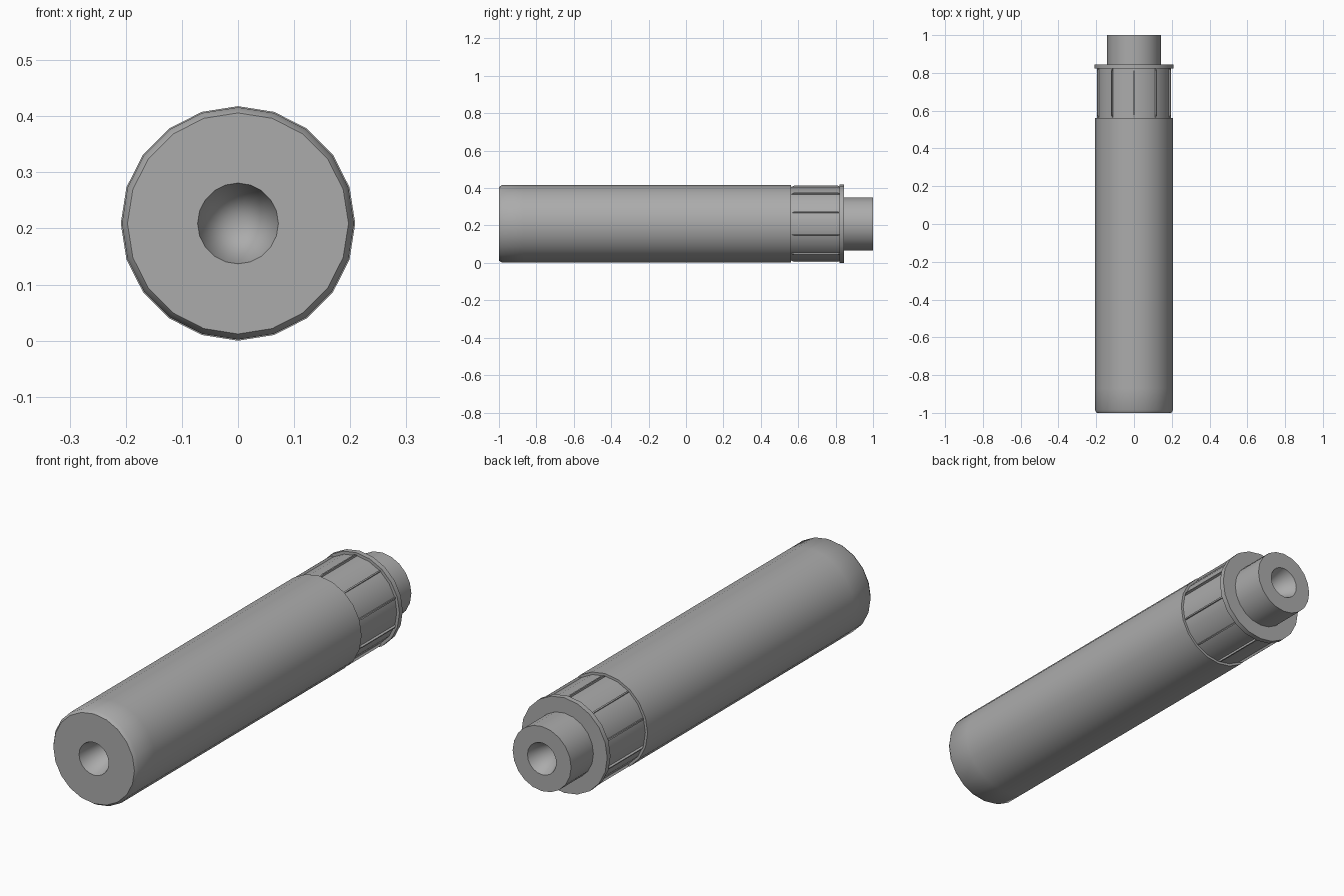
import bpy, bmesh, math
from mathutils import Matrix, Vector

if "Cube" in bpy.data.objects:
    bpy.data.objects.remove(bpy.data.objects["Cube"])

AXIS_Z = 0.209   # height of the long axis
SIDES = 20

gray = bpy.data.materials.new("metal_gray")
gray.diffuse_color = (0.41, 0.41, 0.41, 1)
gray.use_nodes = True
gray.node_tree.nodes["Principled BSDF"].inputs["Base Color"].default_value = gray.diffuse_color


def finish(name, bm, angle):
    bmesh.ops.remove_doubles(bm, verts=bm.verts, dist=1e-5)
    bmesh.ops.recalc_face_normals(bm, faces=bm.faces)
    mesh = bpy.data.meshes.new(name)
    bm.to_mesh(mesh)
    bm.free()
    mesh.materials.append(gray)
    obj = bpy.data.objects.new(name, mesh)
    bpy.context.collection.objects.link(obj)
    bpy.ops.object.select_all(action='DESELECT')
    obj.select_set(True)
    bpy.context.view_layer.objects.active = obj
    bpy.ops.object.shade_smooth_by_angle(angle=math.radians(angle))
    return obj


def lathe(name, profile, angle=50):
    """Revolve (radius, y) points around the long axis."""
    bm = bmesh.new()
    verts = [bm.verts.new((0, y, AXIS_Z + r)) for r, y in profile]
    edges = [bm.edges.new(pair) for pair in zip(verts, verts[1:])]
    bmesh.ops.spin(bm, geom=verts + edges, cent=(0, 0, AXIS_Z), axis=(0, 1, 0),
                   angle=2 * math.pi, steps=SIDES, use_merge=True)
    return finish(name, bm, angle)


# Main body: softened front rim and tapering front bore
lathe("body", [(0, -0.75), (0.072, -1.0), (0.197, -1.0), (0.207, -0.985),
               (0.207, -0.87), (0.207, 0.562), (0.17, 0.562), (0, 0.562)])

# Grip collar, slightly recessed
lathe("collar", [(0, 0.55), (0.196, 0.55), (0.196, 0.83), (0, 0.83)])

# Flange behind the collar
lathe("flange", [(0, 0.822), (0.209, 0.822), (0.209, 0.845), (0, 0.845)])

# Mounting tube with rear bore
lathe("mount_tube", [(0, 0.84), (0.142, 0.84), (0.142, 1.0),
                     (0.07, 1.0), (0, 0.85)])

# Ten thin grip ribs with chamfered ends
bm = bmesh.new()
side = [(0.185, 0.56), (0.198, 0.565), (0.205, 0.58),
        (0.205, 0.81), (0.198, 0.825), (0.185, 0.825)]
for i in range(10):
    turn = (Matrix.Translation((0, 0, AXIS_Z))
            @ Matrix.Rotation(math.radians(36 * i), 4, 'Y'))
    left, right = ([bm.verts.new(turn @ Vector((x, y, r))) for r, y in side]
                   for x in (-0.003, 0.003))
    bm.faces.new(left)
    bm.faces.new(right[::-1])
    for k in range(len(side)):
        j = (k + 1) % len(side)
        bm.faces.new((left[k], right[k], right[j], left[j]))
finish("grip_ribs", bm, 30)
